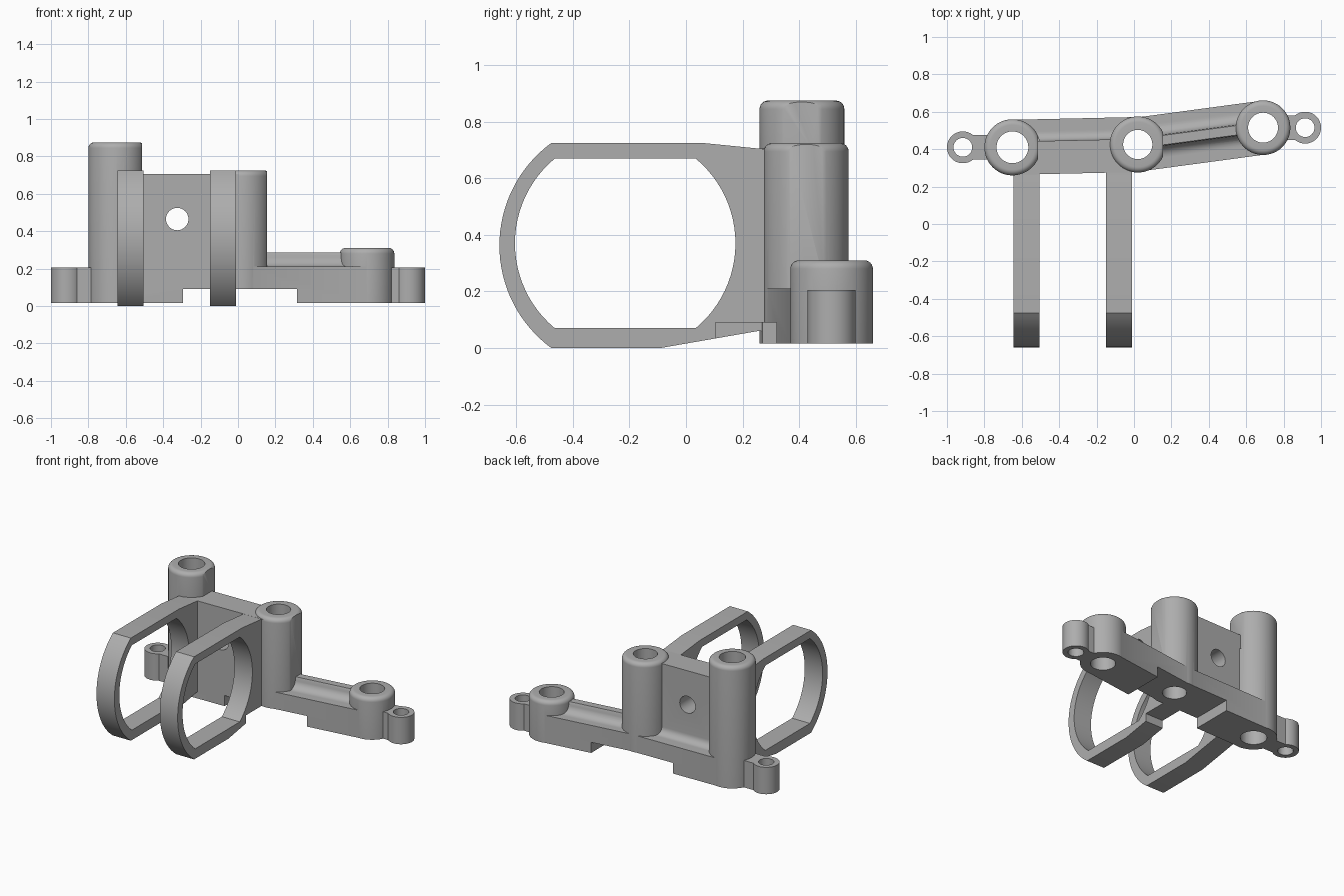
import bpy, bmesh, math
from mathutils import Vector

if "Cube" in bpy.data.objects:
    bpy.data.objects.remove(bpy.data.objects["Cube"])

grey = bpy.data.materials.new("plain_grey")
grey.use_nodes = True
COLOUR = (0.42, 0.42, 0.42, 1)
grey.diffuse_color = COLOUR
grey.node_tree.nodes["Principled BSDF"].inputs["Base Color"].default_value = COLOUR

FLOOR = 0.015   # underside of the base
SHELF = 0.21    # top of the low base


def finish(name, bm):
    bmesh.ops.remove_doubles(bm, verts=bm.verts, dist=1e-5)
    bmesh.ops.recalc_face_normals(bm, faces=bm.faces)
    mesh = bpy.data.meshes.new(name)
    bm.to_mesh(mesh)
    bm.free()
    mesh.materials.append(grey)
    obj = bpy.data.objects.new(name, mesh)
    bpy.context.collection.objects.link(obj)
    return obj


def post(name, centre, r, top, bottom=FLOOR, fillet=0.0):
    """Round post, optionally with a rounded top rim."""
    steps = 6 if fillet else 0
    pts = [(0, bottom), (r, bottom)]
    for i in range(steps + 1):
        a = math.pi / 2 * i / max(steps, 1)
        pts.append((r - fillet + fillet * math.cos(a), top - fillet + fillet * math.sin(a)))
    pts.append((0, top))
    bm = bmesh.new()
    vs = [bm.verts.new((x, 0, z)) for x, z in pts]
    es = [bm.edges.new(p) for p in zip(vs, vs[1:])]
    bmesh.ops.spin(bm, geom=vs + es, cent=(0, 0, 0), axis=(0, 0, 1),
                   angle=math.tau, steps=64, use_merge=True)
    bmesh.ops.translate(bm, verts=bm.verts, vec=(*centre, 0))
    return finish(name, bm)


def sweep(name, profile, start, end):
    """Carry a (sideways, height) profile from one plan point to another."""
    p, q = Vector((*start, 0)), Vector((*end, 0))
    d = (q - p).normalized()
    side = Vector((-d.y, d.x, 0))
    bm = bmesh.new()
    rows = [[bm.verts.new(e + side * s + Vector((0, 0, z))) for s, z in profile] for e in (p, q)]
    n = len(profile)
    for row in rows:
        bm.faces.new(row)
    for i in range(n):
        j = (i + 1) % n
        bm.faces.new((rows[0][i], rows[0][j], rows[1][j], rows[1][i]))
    return finish(name, bm)


def box(name, lo, hi):
    return sweep(name, [(lo[1], lo[2]), (hi[1], lo[2]), (hi[1], hi[2]), (lo[1], hi[2])],
                 (lo[0], 0), (hi[0], 0))


def arc(cy, cz, r, a0, a1, n):
    return [(cy + r * math.cos(math.radians(a0 + (a1 - a0) * i / n)),
             cz + r * math.sin(math.radians(a0 + (a1 - a0) * i / n))) for i in range(n + 1)]


def combine(target, tool, operation):
    mod = target.modifiers.new("join", "BOOLEAN")
    mod.operation, mod.object, mod.solver = operation, tool, "EXACT"
    bpy.context.view_layer.objects.active = target
    bpy.ops.object.modifier_apply(modifier=mod.name)
    bpy.data.objects.remove(tool)


A, B, C = (-0.65, 0.41), (0.02, 0.425), (0.69, 0.515)
EAR_R, EAR_L = (-0.915, 0.41), (0.915, 0.515)

# Tall and middle posts, each with a narrow flat on its left side
tall = post("tall_post", A, 0.15, 0.875, fillet=0.03)
combine(tall, box("flat", (-0.514, 0, 0.6), (-0.4, 1, 1)), "DIFFERENCE")
middle = post("middle_post", B, 0.15, 0.725, fillet=0.03)
combine(middle, box("flat", (0.156, 0, SHELF), (0.3, 1, 1)), "DIFFERENCE")

# Wall between those posts, with a filleted foot on a shelf behind
W = 0.147
body = sweep("bracket_body",
             [(-W, FLOOR), (-W, 0.705), (0.03, 0.705)]
             + arc(0.08, SHELF + 0.05, 0.05, 180, 270, 8)
             + [(W, SHELF), (W, FLOOR)], A, B)

# Low arm with a filleted ridge along its middle
arm = sweep("low_arm",
            [(-0.144, FLOOR), (-0.144, SHELF)]
            + arc(-0.085, SHELF + 0.06, 0.06, 270, 360, 8) + [(-0.02, 0.285), (0.03, 0.285)]
            + arc(0.095, SHELF + 0.06, 0.06, 180, 270, 8)
            + [(0.144, SHELF), (0.144, FLOOR)], B, C)
parts = [tall, middle, arm, post("low_post", C, 0.146, 0.31, fillet=0.03)]

# Mounting ears with their short necks
for ear, base in ((EAR_R, A), (EAR_L, C)):
    parts.append(post("ear", ear, 0.085, 0.205))
    neck = [(-0.065, FLOOR), (0.065, FLOOR), (0.065, 0.205), (-0.065, 0.205)]
    parts.append(sweep("ear_neck", neck, ear, base))

# Two flat-topped holding loops
outer = ([(0.38, 0.06), (0.38, 0.7), (0.26, 0.705), (0.06, 0.725)]
         + arc(-0.21, 0.3625, 0.45, 126.3, 233.7, 32)
         + [(-0.09, 0), (0.255, 0.06)])
half = math.degrees(math.asin(0.3 / 0.39))
opening = (arc(-0.215, 0.37, 0.39, -half, half, 24)
           + arc(-0.215, 0.37, 0.39, 180 - half, 180 + half, 24))
for x in (-0.645, -0.15):
    loop = sweep("holding_loop", outer, (x, 0), (x + 0.14, 0))
    combine(loop, sweep("loop_opening", opening, (x - 0.1, 0), (x + 0.24, 0)), "DIFFERENCE")
    parts.append(loop)

for part in parts:
    combine(body, part, "UNION")

# Notch under the base, vertical bores and the cross hole through the wall
combine(body, box("notch", (-0.295, 0.105, -0.1), (0.315, 1, 0.09)), "DIFFERENCE")
for centre, r in ((A, 0.085), (B, 0.078), (C, 0.08), (EAR_R, 0.05), (EAR_L, 0.05)):
    combine(body, post("bore", centre, r, 1.2, bottom=-0.2), "DIFFERENCE")
combine(body, sweep("cross_hole", arc(-0.325, 0.465, 0.06, 0, 348.75, 31),
                    (0, 0.7), (0, 0.1)), "DIFFERENCE")

bpy.ops.object.select_all(action="DESELECT")
body.select_set(True)
bpy.context.view_layer.objects.active = body
bpy.ops.object.shade_smooth_by_angle(angle=math.radians(30))
